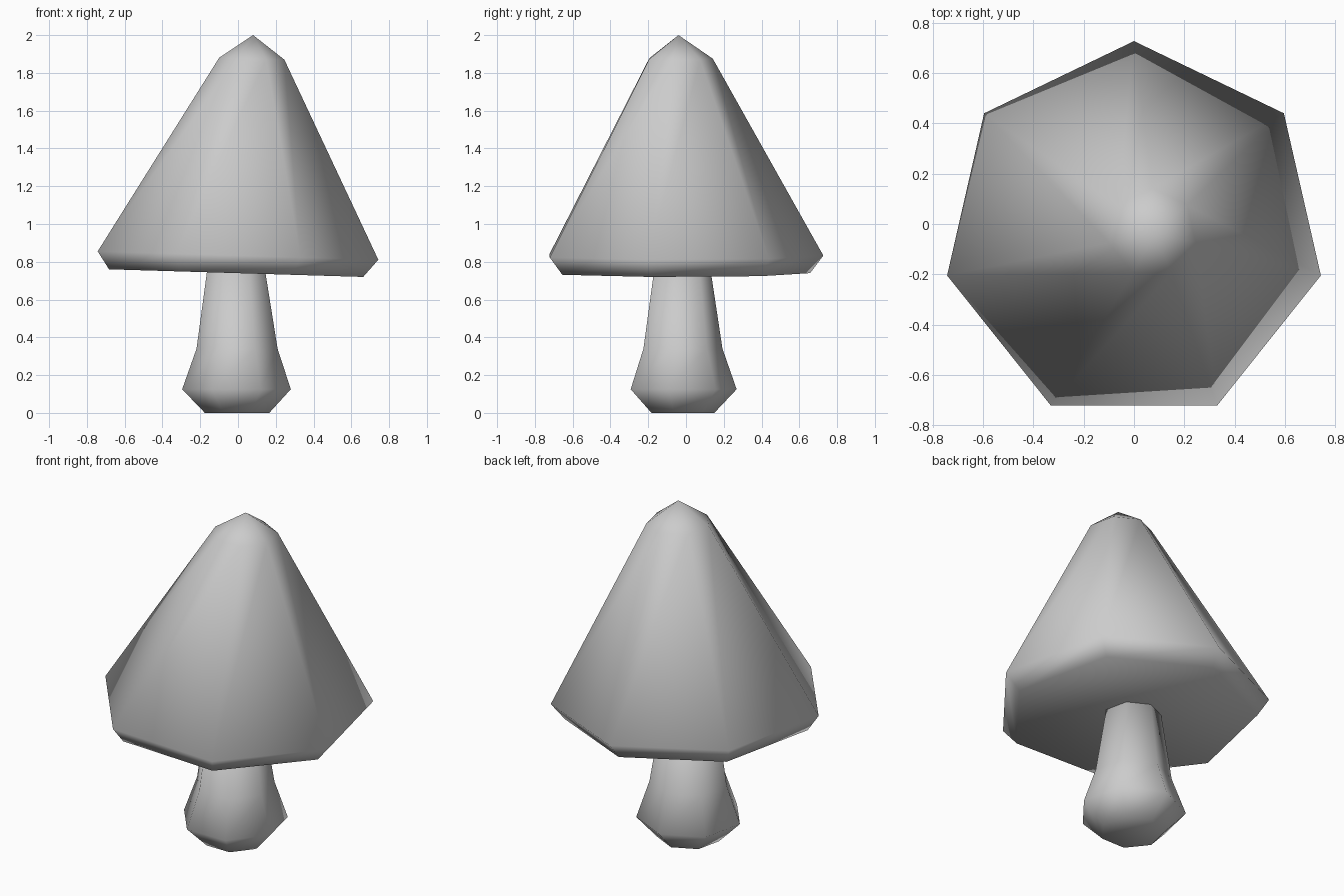
import bpy, bmesh, math

if "Cube" in bpy.data.objects:
    bpy.data.objects.remove(bpy.data.objects["Cube"])

SIDES = 7


def make_material(name, rgb):
    mat = bpy.data.materials.new(name)
    mat.diffuse_color = (*rgb, 1.0)
    mat.use_nodes = True
    mat.node_tree.nodes["Principled BSDF"].inputs["Base Color"].default_value = mat.diffuse_color
    return mat


def ring_stack(name, rings, mat, tip=None):
    """Loft seven-sided rings (centre x, centre y, z, radius, slope in x)."""
    bm = bmesh.new()
    loops = []
    for cx, cy, z, r, slope in rings:
        loop = []
        for i in range(SIDES):
            a = math.pi / 2 + math.tau * i / SIDES
            dx = r * math.cos(a)
            loop.append(bm.verts.new((cx + dx, cy + r * math.sin(a), z + slope * dx)))
        loops.append(loop)
    for low, high in zip(loops, loops[1:]):
        for i in range(SIDES):
            j = (i + 1) % SIDES
            bm.faces.new((low[i], low[j], high[j], high[i]))
    bm.faces.new(loops[0][::-1])
    if tip:
        top = bm.verts.new(tip)
        for i in range(SIDES):
            bm.faces.new((loops[-1][i], loops[-1][(i + 1) % SIDES], top))
    else:
        bm.faces.new(loops[-1])
    bmesh.ops.recalc_face_normals(bm, faces=bm.faces)
    for f in bm.faces:
        f.smooth = True
    mesh = bpy.data.meshes.new(name)
    bm.to_mesh(mesh)
    bm.free()
    mesh.materials.append(mat)
    obj = bpy.data.objects.new(name, mesh)
    bpy.context.collection.objects.link(obj)
    return obj


grey = make_material("plain_grey", (0.6, 0.6, 0.6))

# Stem with a bulbous foot
ring_stack("stem", [
    (-0.005, -0.025, 0.0, 0.175, 0),
    (-0.008, -0.027, 0.125, 0.295, 0),
    (-0.005, -0.027, 0.34, 0.22, 0),
    (-0.010, -0.027, 0.75, 0.158, 0),
], grey)

# Slightly leaning cap: underside edge, wide rim, shoulder, tip
ring_stack("cap", [
    (-0.010, -0.033, 0.74, 0.69, -0.03),
    (0.0, -0.035, 0.833, 0.762, -0.03),
    (0.073, -0.035, 1.875, 0.177, -0.03),
], grey, tip=(0.08, -0.04, 2.0))
